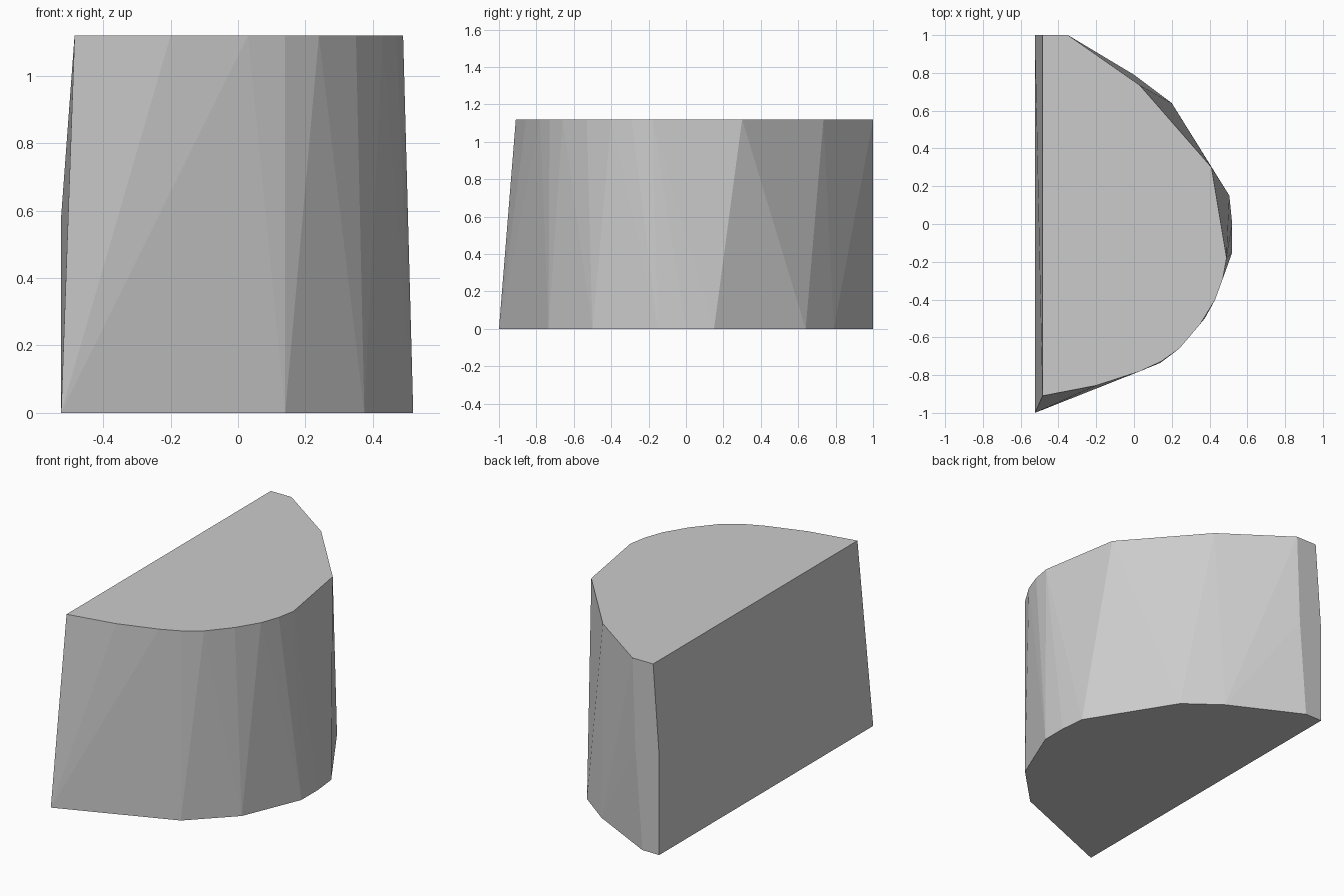
import bpy, bmesh, math

if "Cube" in bpy.data.objects:
    bpy.data.objects.remove(bpy.data.objects["Cube"])

H = 1.12

# Outlines of the base and the top, plus the bulge halfway up the back edge
base = [(-.525, -1), (.14, -.735), (.375, -.5), (.52, -.15), (.52, 0), (.505, .15),
        (.2, .64), (0, .79), (-.415, 1), (-.525, 1)]
top = [(-.485, -.91), (-.2, -.855), (.03, -.78), (.14, -.73), (.24, -.66), (.35, -.53),
       (.43, -.4), (.47, -.29), (.49, -.18), (.41, .3), (.03, .735), (-.35, 1), (-.485, 1)]
middle = [(-.525, 1), (-.37, 1)]

# Half-round block: faceted hull around the three levels
bm = bmesh.new()
for outline, z in ((base, 0), (middle, .58), (top, H)):
    for x, y in outline:
        bm.verts.new((x, y, z))
hull = bmesh.ops.convex_hull(bm, input=bm.verts)
loose = [v for v in bm.verts if not v.link_faces]
bmesh.ops.delete(bm, geom=loose, context='VERTS')
bmesh.ops.dissolve_limit(bm, angle_limit=math.radians(.3),
                         verts=bm.verts[:], edges=bm.edges[:])
bmesh.ops.recalc_face_normals(bm, faces=bm.faces[:])

mesh = bpy.data.meshes.new("half_round_block")
bm.to_mesh(mesh)
bm.free()
bpy.context.collection.objects.link(bpy.data.objects.new("half_round_block", mesh))
